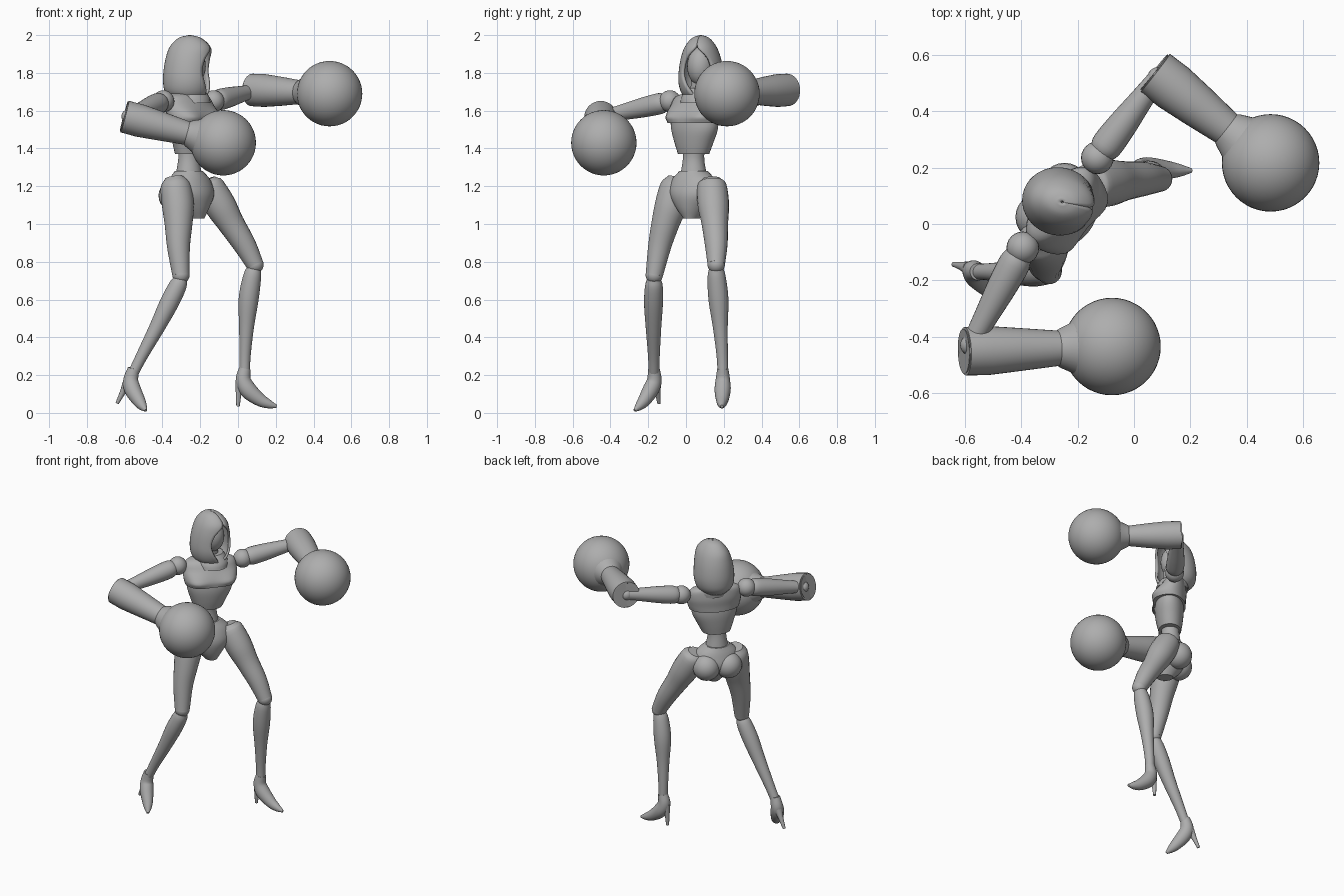
import bpy, bmesh, math
from mathutils import Vector, Matrix

cube = bpy.data.objects.get("Cube")
if cube:
    bpy.data.objects.remove(cube)

grey = bpy.data.materials.new("matte_grey")
grey.use_nodes = True
COLOUR = (0.42, 0.42, 0.42, 1)
grey.diffuse_color = COLOUR
grey.node_tree.nodes["Principled BSDF"].inputs["Base Color"].default_value = COLOUR

UP = Vector((0, 0, 1))
FORWARD = Vector((0.77, -0.64, 0))   # body heading
SIDE = Vector((0.64, 0.77, 0))       # toward the left shoulder


def finish(name, bm, angle=40):
    bmesh.ops.recalc_face_normals(bm, faces=bm.faces)
    mesh = bpy.data.meshes.new(name)
    bm.to_mesh(mesh)
    bm.free()
    mesh.materials.append(grey)
    ob = bpy.data.objects.new(name, mesh)
    bpy.context.collection.objects.link(ob)
    bpy.ops.object.select_all(action='DESELECT')
    ob.select_set(True)
    bpy.context.view_layer.objects.active = ob
    bpy.ops.object.shade_smooth_by_angle(angle=math.radians(angle))
    return ob


def smooth_path(rows, steps=4):
    """Catmull-Rom through rows of any length."""
    rows = [Vector(r) for r in rows]
    ends = [rows[0] * 2 - rows[1]] + rows + [rows[-1] * 2 - rows[-2]]
    out = []
    for a, b, c, d in zip(ends, ends[1:], ends[2:], ends[3:]):
        for i in range(steps):
            t = i / steps
            out.append(0.5 * (2 * b + (c - a) * t + (2 * a - 5 * b + 4 * c - d) * t ** 2
                              + (3 * b - a - 3 * c + d) * t ** 3))
    return out + [rows[-1]]


def skin(name, rings, closed=True, caps=True, angle=40):
    bm = bmesh.new()
    vs = [[bm.verts.new(p) for p in ring] for ring in rings]
    n = len(vs[0])
    for a, b in zip(vs, vs[1:]):
        for i in range(n if closed else n - 1):
            j = (i + 1) % n
            bm.faces.new((a[i], a[j], b[j], b[i]))
    if caps:
        bm.faces.new(vs[0])
        bm.faces.new(vs[-1])
    return finish(name, bm, angle)


def ellipse(c, u, v, sides):
    return [c + u * math.cos(a) + v * math.sin(a)
            for a in (2 * math.pi * i / sides for i in range(sides))]


def tube(name, rows, ref=UP, wide=1.0, sides=24, curved=True):
    """Round limb through (x, y, z, radius) rows."""
    if curved:
        rows = smooth_path(rows)
    pts = [Vector(r[:3]) for r in rows]
    rings = []
    for i, p in enumerate(pts):
        t = (pts[min(i + 1, len(pts) - 1)] - pts[max(i - 1, 0)]).normalized()
        s = t.cross(ref).normalized()
        rings.append(ellipse(p, s * rows[i][3] * wide, s.cross(t) * rows[i][3], sides))
    return skin(name, rings)


def body(name, rows, sides=32, bulge=0.0):
    """Torso part from (x, y, z, half width, half depth) rows; bulge shapes the bust."""
    rings = []
    for x, y, z, a, b in smooth_path(rows):
        ring = ellipse(Vector((x, y, z)), SIDE * a, FORWARD * b, sides)
        for i, p in enumerate(ring):
            ang = 2 * math.pi * i / sides
            if math.sin(ang) > 0:
                p += FORWARD * bulge * math.sin(2 * ang) ** 2 * max(0, 1 - abs(z - 1.565) / 0.07)
        rings.append(ring)
    return skin(name, rings)


def ball(name, centre, radius, scale=(1, 1, 1), seg=24, turn=0.0):
    bm = bmesh.new()
    bmesh.ops.create_uvsphere(bm, u_segments=seg, v_segments=seg // 2, radius=radius)
    bmesh.ops.transform(bm, verts=bm.verts, matrix=Matrix.Translation(centre)
                        @ Matrix.Rotation(turn, 4, 'Z') @ Matrix.Diagonal((*scale, 1)))
    return finish(name, bm)


# Torso: ribcage, overhanging chest, waist and pelvis
body("ribcage", [(-.245, .045, 1.57, .15, .085), (-.245, .045, 1.50, .142, .09),
                 (-.25, .042, 1.43, .115, .082), (-.255, .04, 1.37, .09, .07)])
body("chest", [(-.275, .085, 1.70, .06, .05), (-.265, .07, 1.675, .15, .07),
               (-.255, .06, 1.62, .17, .09), (-.245, .05, 1.57, .168, .1),
               (-.245, .048, 1.535, .158, .1)], bulge=0.03)
body("waist", [(-.255, .04, 1.40, .06, .055), (-.26, .04, 1.34, .058, .056),
               (-.26, .04, 1.27, .07, .066), (-.26, .04, 1.23, .08, .07)])
body("pelvis", [(-.26, .04, 1.28, .078, .072), (-.255, .04, 1.23, .13, .095),
                (-.25, .04, 1.16, .14, .112), (-.24, .035, 1.09, .09, .09),
                (-.225, .03, 1.03, .04, .05)])
for label, s in (("left", 1), ("right", -1)):
    ball(label + "_buttock", Vector((-.245, .04, 1.15)) + SIDE * .07 * s - FORWARD * .06, .085)

# Neck, cowl and head
tube("neck", [(-.27, .075, 1.66, .055), (-.265, .08, 1.8, .05)], FORWARD)
body("cowl", [(-.245, .07, 1.64, .1, .1), (-.25, .075, 1.675, .1, .095),
              (-.26, .08, 1.72, .075, .07)])
ball("head", (-.25, .078, 1.835), .08, (1, .9, 1.3), turn=-.2)

# Hood: open shell around the face, rows of (height, offset, depth, width, opening angle)
hood_rows = smooth_path([(2.0, .01, .006, .005, .0), (1.985, .01, .06, .045, .0),
                         (1.94, .012, .108, .082, .06), (1.88, .006, .124, .105, .6),
                         (1.81, 0, .13, .118, .75), (1.75, -.002, .13, .12, .6),
                         (1.70, -.004, .118, .108, .35), (1.66, 0, .085, .08, .12)])
turn = Matrix.Rotation(-.2, 3, 'Z')
shell = []
for z, off, rx, ry, gap in hood_rows:
    gap = max(gap, .005)
    angles = [gap + (2 * math.pi - 2 * gap) * i / 32 for i in range(33)]
    shell.append([turn @ Vector((off + rx * math.cos(a), ry * math.sin(a), z))
                  + Vector((-.265, .08, 0)) for a in angles])
hood = skin("hood", shell, closed=False, caps=False)
solid = hood.modifiers.new("thickness", 'SOLIDIFY')
solid.thickness = 0.014

# Arms: shoulder ball, upper arm, elbow, open-cuffed gauntlet and round glove
arms = {"left": ((-.13, .235, 1.65), (.085, .52, 1.705), (.07, .54, 1.71), (.485, .217, 1.69)),
        "right": ((-.395, -.085, 1.65), (-.58, -.43, 1.57), (-.605, -.452, 1.57), (-.078, -.435, 1.43))}
for label, (shoulder, elbow, cuff, fist) in arms.items():
    sh, el, cu, fi = (Vector(v) for v in (shoulder, elbow, cuff, fist))
    ball(label + "_shoulder", sh, .058)
    tube(label + "_upper_arm", [(*sh.lerp(el, t), r) for t, r in
                                ((.06, .045), (.16, .056), (.4, .053), (.7, .043), (1, .034))])
    ball(label + "_elbow", el, .037)
    axis = (fi - cu).normalized()
    tube(label + "_forearm", [(*(el + axis * .01), .033), (*(cu + axis * .25), .04)])
    length = (fi - cu).length
    profile = ((.2, .05), (.01, .074), (0, .08), (.006, .086), (.09, .087), (.2, .077),
               (length - .2, .063), (length - .19, .07), (length - .15, .088),
               (length - .1, .135), (length - .04, .155))
    tube(label + "_gauntlet", [(*(cu + axis * d), r) for d, r in profile], sides=32, curved=False)
    ball(label + "_glove", fi, .173, seg=48)

# Legs: thigh, knee ball, shin
thighs = {"left": [(-.17, .135, 1.235, .05), (-.155, .137, 1.2, .078), (-.095, .145, 1.1, .083),
                   (-.035, .153, 1.0, .07), (.035, .16, .89, .06), (.09, .16, .785, .046)],
          "right": [(-.335, -.045, 1.245, .05), (-.33, -.055, 1.2, .08), (-.318, -.08, 1.1, .085),
                    (-.315, -.11, 1.0, .074), (-.315, -.14, .88, .061), (-.302, -.168, .73, .046)]}
shins = {"left": [(.088, .16, .77, .036), (.075, .162, .72, .048), (.056, .172, .6, .053),
                  (.045, .182, .45, .039), (.037, .192, .3, .03), (.035, .195, .21, .028)],
         "right": [(-.303, -.17, .71, .036), (-.32, -.17, .67, .047), (-.365, -.172, .58, .05),
                   (-.43, -.172, .45, .041), (-.51, -.17, .3, .031), (-.555, -.17, .21, .028)]}
# High-heeled shoes: upper rows, stiletto rows and heading
shoes = {"left": ([(.037, .195, .235, .031), (.028, .195, .175, .04), (.055, .194, .12, .045),
                   (.115, .192, .07, .035), (.165, .19, .046, .023), (.205, .19, .034, .008)],
                  [(.012, .196, .17, .026), (.004, .197, .11, .016), (0, .198, .035, .009)], (1, 0, 0)),
         "right": ([(-.553, -.17, .235, .031), (-.568, -.168, .17, .041), (-.556, -.188, .12, .044),
                    (-.525, -.222, .065, .035), (-.505, -.248, .035, .024), (-.488, -.272, .013, .008)],
                   [(-.585, -.158, .16, .026), (-.61, -.15, .11, .016), (-.64, -.143, .05, .009)],
                   (.8, -.6, 0))}
for label in ("left", "right"):
    tube(label + "_thigh", thighs[label], FORWARD)
    ball(label + "_knee", thighs[label][-1][:3], .046)
    tube(label + "_shin", shins[label], FORWARD)
    upper, heel, heading = shoes[label]
    tube(label + "_shoe", upper, Vector(heading), wide=.95)
    tube(label + "_heel", heel, Vector(heading), sides=12)
